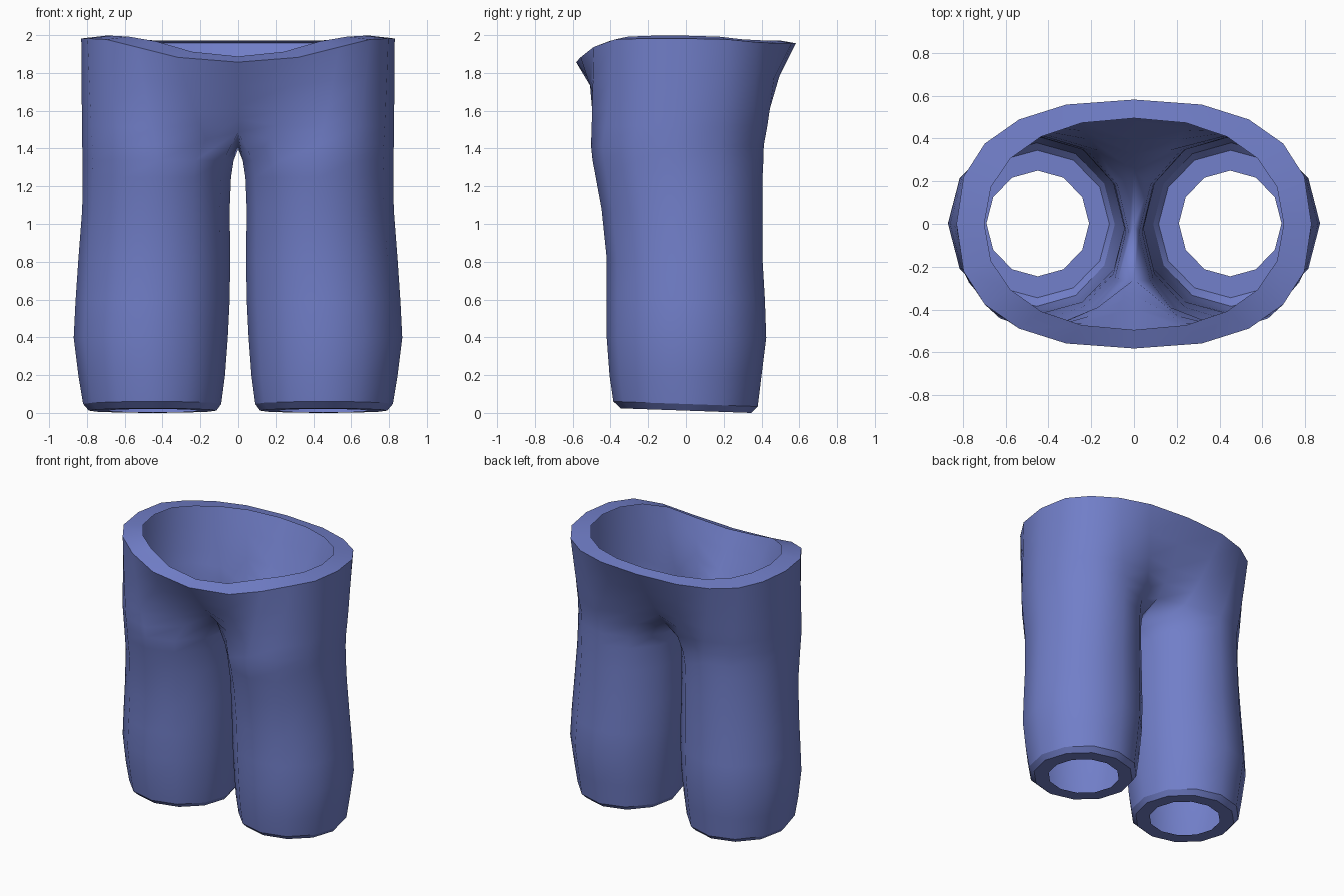
import bpy, bmesh, math
from mathutils import Vector

if "Cube" in bpy.data.objects:
    bpy.data.objects.remove(bpy.data.objects["Cube"])

N = 12            # sides per leg

# leg sections: z, x min, x max, y min, y max
LEG = [(0.015, 0.21, 0.69, -0.245, 0.25),      # inner edge of the hem fold
       (0.015, 0.115, 0.79, -0.345, 0.345),
       (0.05, 0.09, 0.82, -0.385, 0.38),
       (0.20, 0.07, 0.845, -0.405, 0.40),
       (0.40, 0.055, 0.87, -0.42, 0.425),
       (0.60, 0.045, 0.86, -0.42, 0.418),
       (0.82, 0.042, 0.845, -0.42, 0.405),
       (1.08, 0.045, 0.825, -0.447, 0.405),
       (1.25, 0.038, 0.822, -0.478, 0.405),
       (1.34, 0.024, 0.822, -0.495, 0.41)]
WAIST_Z = [1.86, 1.885, 1.94, 1.98, 1.985, 1.985, 1.98, 1.965, 1.96, 1.96, 1.96]


def oval(z, x0, x1, y0, y1):
    """Leg section, from inner front round the outside to the inner side."""
    pts = []
    for i in range(N):
        a = math.radians(-150 + 30 * i)
        pts.append(Vector(((x0 + x1) / 2 + (x1 - x0) / 2 * math.cos(a),
                           (y0 + y1) / 2 + (y1 - y0) / 2 * math.sin(a), z)))
    return pts


def spow(v, p):
    return math.copysign(abs(v) ** p, v)


# crotch section, whose inner points lie on the centre plane
crotch = oval(1.42, 0.03, 0.825, -0.503, 0.412)
crotch[0] = Vector((0, -0.26, 1.49))
crotch[10] = Vector((0, 0.25, 1.47))
crotch[11] = Vector((0, 0, 1.4))
crotch[1].x = crotch[9].x = 0.17
crotch[1].y, crotch[9].y = -0.39, 0.345
crotch[1].z = crotch[9].z = 1.45
# waist half outline and the inner edge of its fold
waist, fold = [], []
for i in range(11):
    a = math.radians(-90 + 18 * i)
    c = math.cos(a) if 0 < i < 10 else 0
    p = Vector((0.83 * spow(c, 0.82), 0.582 * spow(math.sin(a), 0.82), WAIST_Z[i]))
    waist.append(p)
    fold.append(Vector((0.70 * spow(c, 0.9), 0.495 * spow(math.sin(a), 0.9),
                        p.z + (0.03 if i < 3 else 0.015))))

bm = bmesh.new()
sharp = []
for s in (1, -1):
    def add(pts):
        return [bm.verts.new((p.x * s, p.y, p.z)) for p in pts]

    def skin(a, b, closed):
        n = len(b)
        for i in range(n if closed else n - 1):
            j = (i + 1) % n
            q = [a[i], a[j], b[j], b[i]]
            bm.faces.new(q if s > 0 else q[::-1])

    def crease(ring, closed):
        for i in range(len(ring) if closed else len(ring) - 1):
            bm.edges.get((ring[i], ring[(i + 1) % len(ring)])).smooth = False

    # leg tube with its hem fold
    rings = []
    for k, sec in enumerate(LEG):
        pts = oval(*sec)
        if k < 3:
            for p in pts:
                p.z -= 0.035 * p.y
        rings.append(add(pts))
    rings.append(add(crotch))
    for a, b in zip(rings, rings[1:]):
        skin(a, b, True)
    crease(rings[1], True)
    crease(rings[2], True)
    # hips up to the waist, then the fold
    prev = rings[-1][:11]
    for t in (0.18, 0.36, 0.66, 1.0):
        pts = []
        for p, w in zip(crotch, waist):
            q = p.lerp(w, t ** 0.85)
            q.z = p.z + (w.z - p.z) * t
            pts.append(q)
        ring = add(pts)
        skin(prev, ring, False)
        prev = ring
    skin(prev, add(fold), False)
    crease(prev, False)
bmesh.ops.remove_doubles(bm, verts=bm.verts, dist=1e-4)
low = min(v.co.z for v in bm.verts)
for v in bm.verts:
    v.co.z -= low
for f in bm.faces:
    f.smooth = True

mesh = bpy.data.meshes.new("trousers")
bm.to_mesh(mesh)
bm.free()
obj = bpy.data.objects.new("trousers", mesh)
bpy.context.collection.objects.link(obj)

blue = bpy.data.materials.new("denim blue")
blue.diffuse_color = (0.165, 0.21, 0.58, 1)
blue.use_nodes = True
blue.node_tree.nodes["Principled BSDF"].inputs["Base Color"].default_value = blue.diffuse_color
mesh.materials.append(blue)
